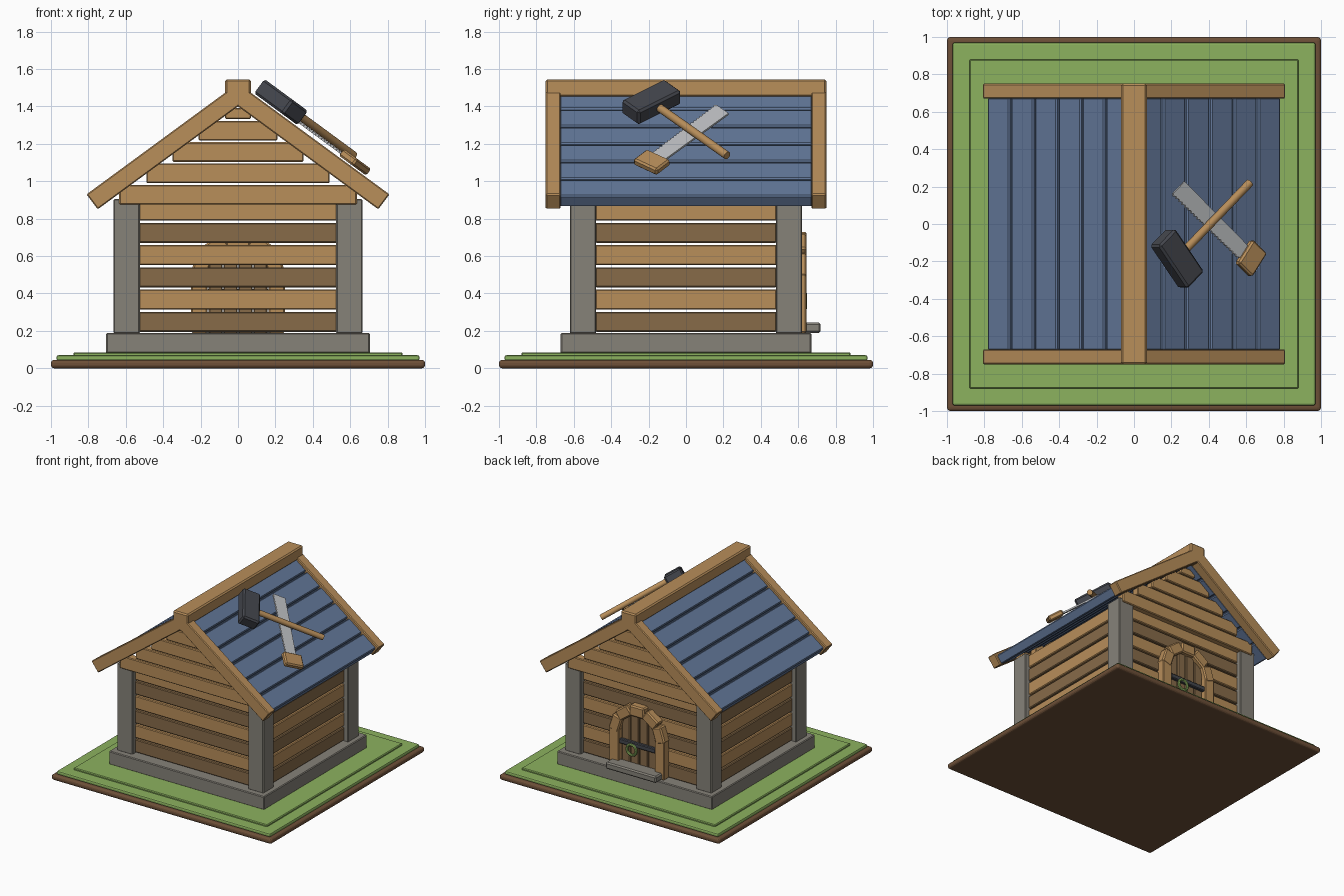
import bpy, bmesh
from math import radians, sin, cos, sqrt, pi
from mathutils import Matrix, Vector

cube = bpy.data.objects.get("Cube")
if cube:
    bpy.data.objects.remove(cube, do_unlink=True)


def material(name, hex_code):
    """Flat colour from an sRGB hex code, stored as linear."""
    vals = [int(hex_code[i:i + 2], 16) / 255 for i in (0, 2, 4)]
    lin = [v / 12.92 if v < 0.04 else ((v + 0.055) / 1.055) ** 2.4 for v in vals]
    m = bpy.data.materials.new(name)
    m.use_nodes = True
    m.diffuse_color = (*lin, 1)
    m.node_tree.nodes["Principled BSDF"].inputs["Base Color"].default_value = (*lin, 1)
    return m


WOOD = material("light wood", "B88E5A")
DARK = material("dark wood", "876B49")
STONE = material("grey stone", "868279")
BLUE = material("blue roof", "63789A")
GRASS = material("grass green", "8CB25F")
DIRT = material("brown earth", "6E5038")
IRON = material("dark iron", "44464D")
STEEL = material("pale steel", "BFC1C4")


def finish(name, bm, mat, matrix=Matrix(), bevel=0.006, segments=1):
    mesh = bpy.data.meshes.new(name)
    bmesh.ops.recalc_face_normals(bm, faces=bm.faces)
    bm.to_mesh(mesh)
    bm.free()
    mesh.materials.append(mat)
    ob = bpy.data.objects.new(name, mesh)
    ob.matrix_world = matrix
    bpy.context.collection.objects.link(ob)
    if bevel:
        mod = ob.modifiers.new("Bevel", 'BEVEL')
        mod.width, mod.segments = bevel, segments
        mod.limit_method = 'ANGLE'
    return ob


def box(name, lo, hi, mat, frame=Matrix(), **kw):
    """Box between two corners, given in a local frame."""
    lo, hi = Vector(lo), Vector(hi)
    bm = bmesh.new()
    bmesh.ops.create_cube(bm, size=1)
    bmesh.ops.scale(bm, vec=hi - lo, verts=bm.verts)
    return finish(name, bm, mat, frame @ Matrix.Translation((lo + hi) / 2), **kw)


def prism(name, points, direction, mat, frame=Matrix(), **kw):
    """Flat outline pushed along a direction."""
    bm = bmesh.new()
    face = bm.faces.new([bm.verts.new(p) for p in points])
    res = bmesh.ops.extrude_face_region(bm, geom=[face])
    verts = [g for g in res["geom"] if isinstance(g, bmesh.types.BMVert)]
    bmesh.ops.translate(bm, vec=direction, verts=verts)
    return finish(name, bm, mat, frame, **kw)


def turn(degrees, axis):
    return Matrix.Rotation(radians(degrees), 4, axis)


# Ground layers and stone foundation
box("earth_slab", (-1, -1, 0), (1, 1, 0.045), DIRT, bevel=0.018, segments=3)
box("grass_layer", (-0.97, -0.97, 0.04), (0.97, 0.97, 0.07), GRASS, bevel=0.01, segments=2)
box("grass_top", (-0.88, -0.88, 0.06), (0.88, 0.88, 0.085), GRASS)
box("foundation", (-0.705, -0.67, 0.08), (0.705, 0.67, 0.19), STONE)

# Corner posts
for sx in (-1, 1):
    for sy in (-1, 1):
        c = Vector((sx * 0.595, sy * 0.55, 0))
        box("corner_post", c + Vector((-0.07, -0.07, 0.185)), c + Vector((0.07, 0.07, 0.905)), STONE)

# Wall planks, alternating dark and light, with open gaps
for k in range(6):
    z0 = 0.195 + 0.119 * k
    z1, mat = z0 + 0.107, (DARK, WOOD)[k % 2]
    for a in (0, 180):
        box("end_wall_plank", (-0.53, -0.585, z0), (0.53, -0.525, z1), mat, turn(a, 'Z'))
        box("side_wall_plank", (0.57, -0.485, z0), (0.63, 0.485, z1), mat, turn(a, 'Z'))

# Stepped gable planks
for k, half in enumerate((0.635, 0.49, 0.35, 0.212, 0.07)):
    z0 = 0.875 + 0.1145 * k
    z1 = z0 + (0.105 if k < 4 else 0.06)
    for a in (0, 180):
        box("gable_plank", (-half, -0.63, z0), (half, -0.565, z1), WOOD, turn(a, 'Z'))

# Roof: six boards a side over a recessed sheet
PITCH = 36.3
slope = Matrix.Translation((0, 0, 1.499)) @ turn(PITCH, 'Y')
for a in (0, 180):
    side = turn(a, 'Z') @ slope
    for k in range(6):
        u = 0.974 - 0.1575 * k
        box("roof_board", (u - 0.147, -0.675, -0.075), (u, 0.675, 0), BLUE, side, bevel=0.008)
    box("roof_sheet", (0.05, -0.67, -0.05), (0.96, 0.67, -0.03), BLUE, side, bevel=0)

# Gable trim and ridge beam
half = [(0, 1.524), (0.81, 0.93), (0.75, 0.85), (0, 1.40)]
outline = half + [(-x, z) for x, z in half[2:0:-1]]
for y in (-0.75, 0.67):
    prism("gable_trim", [(x, y, z) for x, z in outline], (0, 0.08, 0), WOOD)
box("ridge_beam", (-0.07, -0.75, 1.45), (0.07, 0.75, 1.545), WOOD, bevel=0.01)

# Door on the back wall with an arched frame
for k in range(4):
    x = -0.12 + 0.08 * k
    box("door_plank", (x - 0.037, 0.57, 0.19), (x + 0.037, 0.61, 0.47 + sqrt(0.04 - x * x)), DARK)
for s in (-1, 1):
    box("door_jamb", (s * 0.207 - 0.043, 0.57, 0.19), (s * 0.207 + 0.043, 0.643, 0.5), WOOD)
for k in range(5):
    frame = Matrix.Translation((0, 0, 0.48)) @ turn(72 - 36 * k, 'Y')
    box("arch_block", (-0.066, 0.57, 0.162), (0.066, 0.645, 0.25), WOOD, frame, bevel=0.01)
box("door_step", (-0.23, 0.6, 0.19), (0.23, 0.72, 0.245), STONE, bevel=0.01)
box("door_bar", (-0.165, 0.605, 0.385), (0.165, 0.635, 0.425), IRON)

# Ring handle
bpy.ops.mesh.primitive_torus_add(major_radius=0.042, minor_radius=0.011, major_segments=24,
                                 minor_segments=8, location=(0.05, 0.635, 0.36),
                                 rotation=(pi / 2, 0, 0))
ring = bpy.context.object
ring.name = "door_ring"
ring.data.materials.append(GRASS)
bpy.ops.object.shade_smooth_by_angle()


def on_roof(x, y, lift, degrees):
    """Frame lying on the +x roof slope, turned about its normal."""
    u = x / cos(radians(PITCH)) - lift * sin(radians(PITCH)) / cos(radians(PITCH))
    return slope @ Matrix.Translation((u, y, lift)) @ turn(degrees, 'Z')


# Mallet
mallet = on_roof(0.23, -0.185, 0.075, 40)
box("mallet_head", (-0.072, -0.15, -0.047), (0.072, 0.15, 0.047), IRON, mallet, bevel=0.012)
bpy.ops.mesh.primitive_cylinder_add(vertices=16, radius=0.022, depth=0.6)
handle = bpy.context.object
handle.name = "mallet_handle"
handle.matrix_world = mallet @ Matrix.Translation((0.33, 0, 0)) @ turn(90, 'Y')
handle.data.materials.append(WOOD)
bpy.ops.object.shade_smooth_by_angle()

# Saw with a toothed edge
saw = on_roof(0.41, 0.02, 0.04, -38)
teeth = [(-0.29 + 0.0125 * i, -0.045 - 0.009 * (i % 2), 0) for i in range(45)]
blade = teeth + [(0.29, -0.04, 0), (0.29, 0.04, 0), (-0.27, 0.052, 0)]
prism("saw_blade", blade, (0, 0, 0.012), STEEL, saw, bevel=0)
box("saw_handle", (0.27, -0.08, -0.012), (0.39, 0.08, 0.032), WOOD, saw, bevel=0.01)
